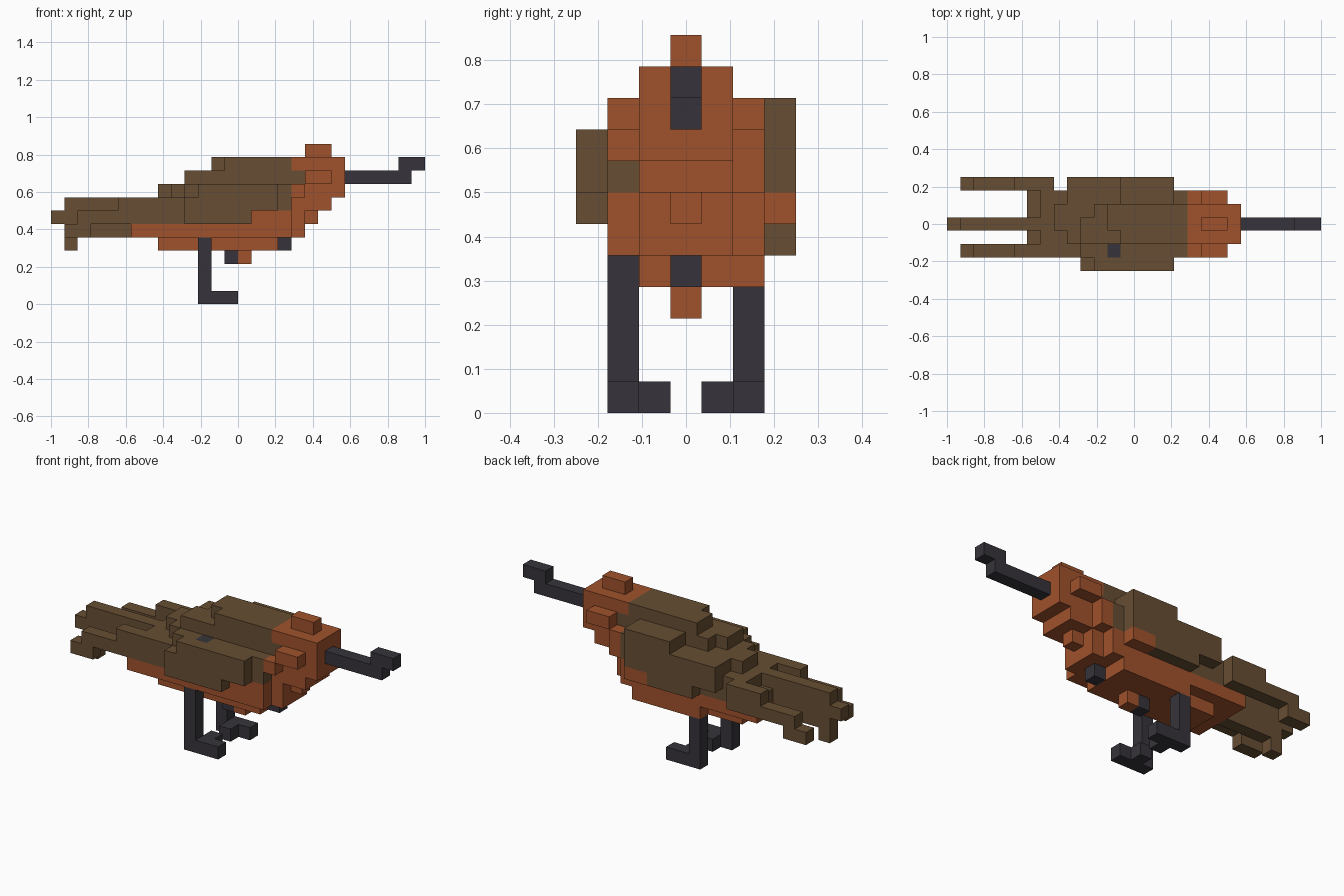
import bpy
import bmesh
import math

cube = bpy.data.objects.get("Cube")
if cube:
    bpy.data.objects.remove(cube, do_unlink=True)

UNIT = 1 / 14      # edge of one block
grid = {}          # block position -> part name


def material(name, rgb):
    m = bpy.data.materials.new(name)
    m.use_nodes = True
    m.diffuse_color = (*rgb, 1)
    bsdf = next(n for n in m.node_tree.nodes if n.type == 'BSDF_PRINCIPLED')
    bsdf.inputs["Base Color"].default_value = (*rgb, 1)
    return m


def fill(part, x0, x1, z, y=0, half=0, tall=1):
    """Fill blocks x0..x1, centred on row y, replacing earlier ones."""
    for x in range(x0, x1 + 1):
        for row in range(y - half, y + half + 1):
            for level in range(z, z + tall):
                grid[x, row, level] = part


# Belly and chest: each layer reaches one block further forward
for z, start, tip in zip(range(4, 9), (8, 6, 15, 18, 18), (0, 1, 0, 1, 1)):
    fill("body", start, 12 + z, z, half=1)
    fill("body", start, 13 + z, z, half=tip)
    if z in (5, 6, 8):
        fill("body", start, 17 + z // 8, z, half=2)
fill("body", 18, 18, 7, y=2)
fill("body", 11, 16, 4, y=2)
fill("body", 14, 14, 3)
fill("body", 15, 16, 6, y=3)

# Head with bulging eyes and a crest
fill("head", 18, 21, 9, half=1, tall=2)
fill("head", 19, 20, 9, half=2)
fill("head", 19, 20, 11)

# Back: broad lower layers, then layers with a ragged rear edge
fill("back", 6, 14, 6, half=2)
fill("back", 7, 17, 7, half=2)
for z, starts in zip((8, 9, 10), ((10, 9, 8, 8, 9), (18, 10, 10, 11, 18), (18, 13, 12, 12, 18))):
    for y, start in enumerate(starts, -2):
        fill("back", start, 17, z, y)
fill("back", 18, 18, 9, half=1)

# Wings
fill("front_wing", 10, 14, 6, y=-3)
for z in (7, 8):
    fill("front_wing", z + 3, 16, z, y=-3)
fill("rear_wing", 11, 14, 6, y=3)
fill("rear_wing", 9, 16, 7, y=3, tall=2)
for y in (2, 3):
    fill("rear_wing", 13, 16, 9, y)

# Tail feathers: two stepped outer ones and a deeper middle one
for name, y, end in (("front_tail_feather", -2, 6), ("rear_tail_feather", 3, 7)):
    fill(name, 1, 2, 5, y)
    fill(name, 2, end - 1, 6, y)
    fill(name, 5, end, 7, y)
fill("rear_tail_feather", 7, 7, 6, y=3)
fill("middle_tail_feather", 1, 1, 4)
fill("middle_tail_feather", 1, 5, 5, tall=3)
fill("middle_tail_feather", 0, 0, 6)
fill("middle_tail_feather", 6, 6, 7)

# Beak
fill("beak", 22, 26, 9)
fill("beak", 26, 27, 10)

# Legs, each with a long front toe and an inner toe
for name, side, tall in (("front_leg", -1, 5), ("rear_leg", 1, 4)):
    fill(name, 11, 11, 0, y=2 * side, tall=tall)
    fill(name, 11, 13, 0, y=2 * side)
    fill(name, 12, 12, 0, y=side)

# Dark single-block spots
fill("chest_spot", 17, 17, 4)
fill("belly_spot", 13, 13, 3)
fill("back_spot", 12, 12, 8, y=-2)


def build(part, mat):
    """Skin one part's blocks and merge the flat areas."""
    bm = bmesh.new()
    corners = {}

    def vert(p):
        if p not in corners:
            x, y, z = p
            corners[p] = bm.verts.new(((x - 14) * UNIT, (y - 0.5) * UNIT, z * UNIT))
        return corners[p]

    for cell in [c for c, owner in grid.items() if owner == part]:
        for axis in range(3):
            u, v = (axis + 1) % 3, (axis + 2) % 3
            for side in (0, 1):
                other = list(cell)
                other[axis] += 2 * side - 1
                if grid.get(tuple(other)) == part:
                    continue
                quad = []
                for du, dv in ((0, 0), (1, 0), (1, 1), (0, 1)):
                    p = list(cell)
                    p[axis] += side
                    p[u] += du
                    p[v] += dv
                    quad.append(vert(tuple(p)))
                bm.faces.new(quad if side else quad[::-1])
    bmesh.ops.dissolve_limit(bm, angle_limit=math.radians(1),
                             verts=bm.verts[:], edges=bm.edges[:])
    mesh = bpy.data.meshes.new(part)
    bm.to_mesh(mesh)
    bm.free()
    mesh.materials.append(mat)
    bpy.context.collection.objects.link(bpy.data.objects.new(part, mesh))


rust = material("rust_orange", (0.352, 0.084, 0.026))
brown = material("feather_brown", (0.135, 0.076, 0.033))
dark = material("dark_grey", (0.037, 0.034, 0.043))

for part in sorted(set(grid.values())):
    if part in ("body", "head"):
        build(part, rust)
    elif part.endswith(("back", "wing", "feather")):
        build(part, brown)
    else:
        build(part, dark)
